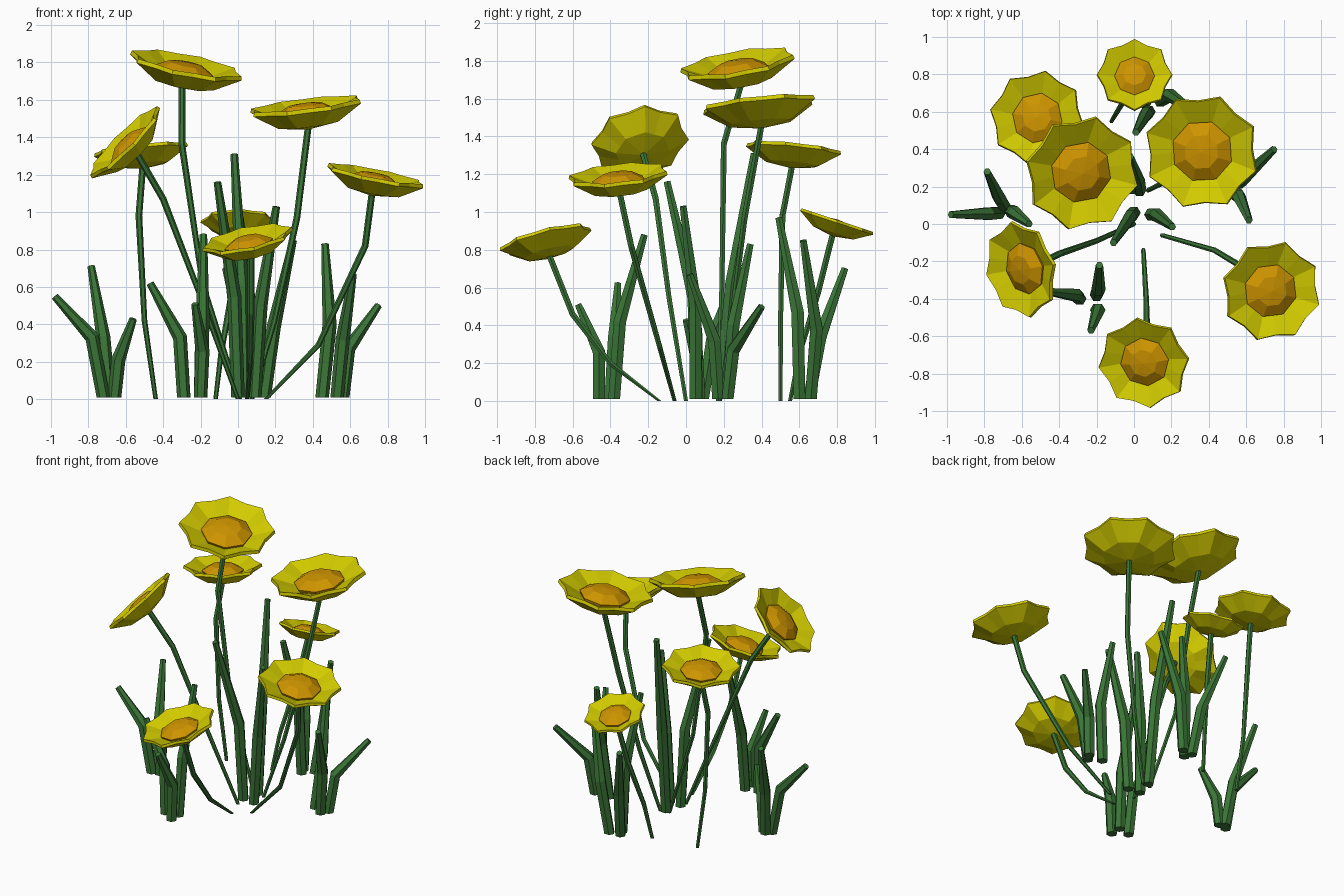
import bpy, bmesh, math
from mathutils import Vector, Matrix

if "Cube" in bpy.data.objects:
    bpy.data.objects.remove(bpy.data.objects["Cube"])


def mat(name, col):
    m = bpy.data.materials.new(name)
    m.diffuse_color = (*col, 1)
    m.use_nodes = True
    m.node_tree.nodes["Principled BSDF"].inputs["Base Color"].default_value = m.diffuse_color
    return m


YELLOW = mat("petal yellow", (0.65, 0.60, 0.0))
ORANGE = mat("centre orange", (0.62, 0.30, 0.0))
GREEN = mat("leaf green", (0.043, 0.178, 0.038))


def finish(bm, name, material):
    bmesh.ops.recalc_face_normals(bm, faces=bm.faces)
    me = bpy.data.meshes.new(name)
    bm.to_mesh(me)
    bm.free()
    me.materials.append(material)
    ob = bpy.data.objects.new(name, me)
    bpy.context.collection.objects.link(ob)
    return ob


def bridge(bm, a, b):
    n = len(a)
    for i in range(n):
        bm.faces.new((a[i], a[(i + 1) % n], b[(i + 1) % n], b[i]))


def fan(bm, ring, co):
    c = bm.verts.new(co)
    for i in range(len(ring)):
        bm.faces.new((ring[i], ring[(i + 1) % len(ring)], c))


def tube(name, pts, radii, sides, material):
    """Tapered low-poly tube along a bent path, capped flat."""
    pts = [Vector(p) for p in pts]
    bm = bmesh.new()
    prev = None
    for i, p in enumerate(pts):
        d = Vector((0, 0, 1))
        if i > 0:
            d = (p - pts[i - 1]).normalized()
            if i < len(pts) - 1:
                d = (d + (pts[i + 1] - p).normalized()).normalized()
        q = Vector((0, 0, 1)).rotation_difference(d)
        ring = []
        for k in range(sides):
            a = 2 * math.pi * k / sides
            ring.append(bm.verts.new(p + q @ Vector((math.cos(a), math.sin(a), 0)) * radii[i]))
        if prev:
            bridge(bm, prev, ring)
        else:
            bm.faces.new(ring)
        prev = ring
    bm.faces.new(prev)
    finish(bm, name, material)


def flower(i, centre, normal, R, phase, stem):
    """Shallow eight-pointed cup, domed centre and a bent stem."""
    n = Vector(normal).normalized()
    q = Vector((0, 0, 1)).rotation_difference(n)
    M = (Matrix.Translation(centre) @ q.to_matrix().to_4x4()
         @ Matrix.Rotation(math.radians(phase), 4, 'Z') @ Matrix.Scale(R, 4))

    def star(bm, tip, valley, z):
        return [bm.verts.new((r * math.cos(k * math.pi / 8), r * math.sin(k * math.pi / 8), z))
                for k in range(16) for r in [valley if k % 2 else tip]]

    def octagon(bm, r, z):
        return [bm.verts.new((r * math.cos(k * math.pi / 4), r * math.sin(k * math.pi / 4), z))
                for k in range(8)]

    # petal cup: underside, thin rim, inside
    c8 = math.cos(math.pi / 8)
    bm = bmesh.new()
    rings = [star(bm, 0.55, 0.55 * c8, -0.34), star(bm, 1.0, 0.88, -0.06),
             star(bm, 0.98, 0.86, 0.01), star(bm, 0.5, 0.5 * c8, -0.19)]
    for a, b in zip(rings, rings[1:]):
        bridge(bm, a, b)
    fan(bm, rings[0], (0, 0, -0.43))
    fan(bm, rings[3], (0, 0, -0.2))
    bm.transform(M)
    finish(bm, f"petals_{i}", YELLOW)

    # domed centre
    bm = bmesh.new()
    a, b, c = octagon(bm, 0.5, -0.22), octagon(bm, 0.53, -0.13), octagon(bm, 0.3, 0.0)
    bridge(bm, a, b)
    bridge(bm, b, c)
    fan(bm, c, (0, 0, 0.03))
    bm.faces.new(a)
    bm.transform(M)
    finish(bm, f"flower_centre_{i}", ORANGE)

    # stem
    top = Vector(centre) - n * 0.4 * R
    tube(f"stem_{i}", stem + [top], [0.012, 0.015, 0.018, 0.018], 6, GREEN)


# centre, facing direction, radius, turn, stem path from the ground up
flowers = [
    ((0.003, 0.80, 0.955), (0, 0.33, 1), 0.203, 0,
     [(-0.12, 0.55, 0), (-0.09, 0.60, 0.25), (-0.03, 0.70, 0.58)]),
    ((-0.52, 0.57, 1.34), (-0.1, 0.1, 1), 0.256, 35,
     [(-0.44, 0.50, 0), (-0.50, 0.50, 0.42), (-0.53, 0.51, 0.98)]),
    ((-0.275, 0.27, 1.792), (0.2, -0.17, 1), 0.313, 32,
     [(0.01, 0.17, 0), (-0.19, 0.19, 0.62), (-0.30, 0.20, 1.36)]),
    ((0.36, 0.385, 1.575), (-0.12, -0.1, 1), 0.314, 26,
     [(0.075, 0.18, 0), (0.195, 0.24, 0.42), (0.315, 0.31, 0.97)]),
    ((-0.61, -0.245, 1.38), (-1, -0.25, 1), 0.263, 10,
     [(0, 0, 0), (-0.20, -0.09, 0.55), (-0.40, -0.16, 1.07)]),
    ((0.737, -0.36, 1.202), (0.2, -0.1, 1), 0.273, 29,
     [(0.15, -0.06, 0), (0.43, -0.14, 0.29), (0.68, -0.29, 0.82)]),
    ((0.05, -0.745, 0.862), (-0.21, -0.25, 1), 0.25, 7,
     [(0.05, -0.14, 0), (0.065, -0.40, 0.20), (0.07, -0.60, 0.46)]),
]
for i, f in enumerate(flowers):
    flower(i + 1, *f)

# leaf blades: base x,y / bend / tip
leaves = [
    # left clump
    ((-0.72, 0.06), (-0.78, 0.055, 0.33), (-0.98, 0.05, 0.55)),
    ((-0.69, 0.09), (-0.72, 0.14, 0.33), (-0.785, 0.28, 0.71)),
    ((-0.66, 0.07), (-0.64, 0.06, 0.21), (-0.56, 0.00, 0.43)),
    # front clump
    ((-0.29, -0.40), (-0.31, -0.38, 0.33), (-0.47, -0.36, 0.62)),
    ((-0.20, -0.38), (-0.19, -0.35, 0.42), (-0.185, -0.22, 0.88)),
    ((-0.20, -0.46), (-0.19, -0.46, 0.26), (-0.23, -0.57, 0.51)),
    # centre clump
    ((0.00, 0.06), (-0.02, 0.04, 0.55), (-0.11, -0.10, 1.16)),
    ((0.03, 0.18), (0.02, 0.24, 0.62), (-0.02, 0.36, 1.31)),
    ((0.09, 0.05), (0.12, 0.05, 0.50), (0.205, -0.015, 1.03)),
    # right clump
    ((0.56, 0.22), (0.59, 0.25, 0.27), (0.75, 0.40, 0.50)),
    ((0.53, 0.17), (0.56, 0.15, 0.32), (0.615, 0.02, 0.67)),
    ((0.45, 0.22), (0.49, 0.25, 0.40), (0.465, 0.34, 0.83)),
    # back clump
    ((0.08, 0.60), (0.065, 0.59, 0.47), (0.01, 0.49, 0.97)),
    ((0.06, 0.65), (0.03, 0.71, 0.34), (-0.065, 0.84, 0.70)),
    ((0.14, 0.66), (0.19, 0.69, 0.38), (0.295, 0.62, 0.85)),
]
for i, (base, bend, tip) in enumerate(leaves):
    tube(f"leaf_{i + 1}", [(*base, 0.01), bend, tip], [0.036, 0.038, 0.02], 6, GREEN)
